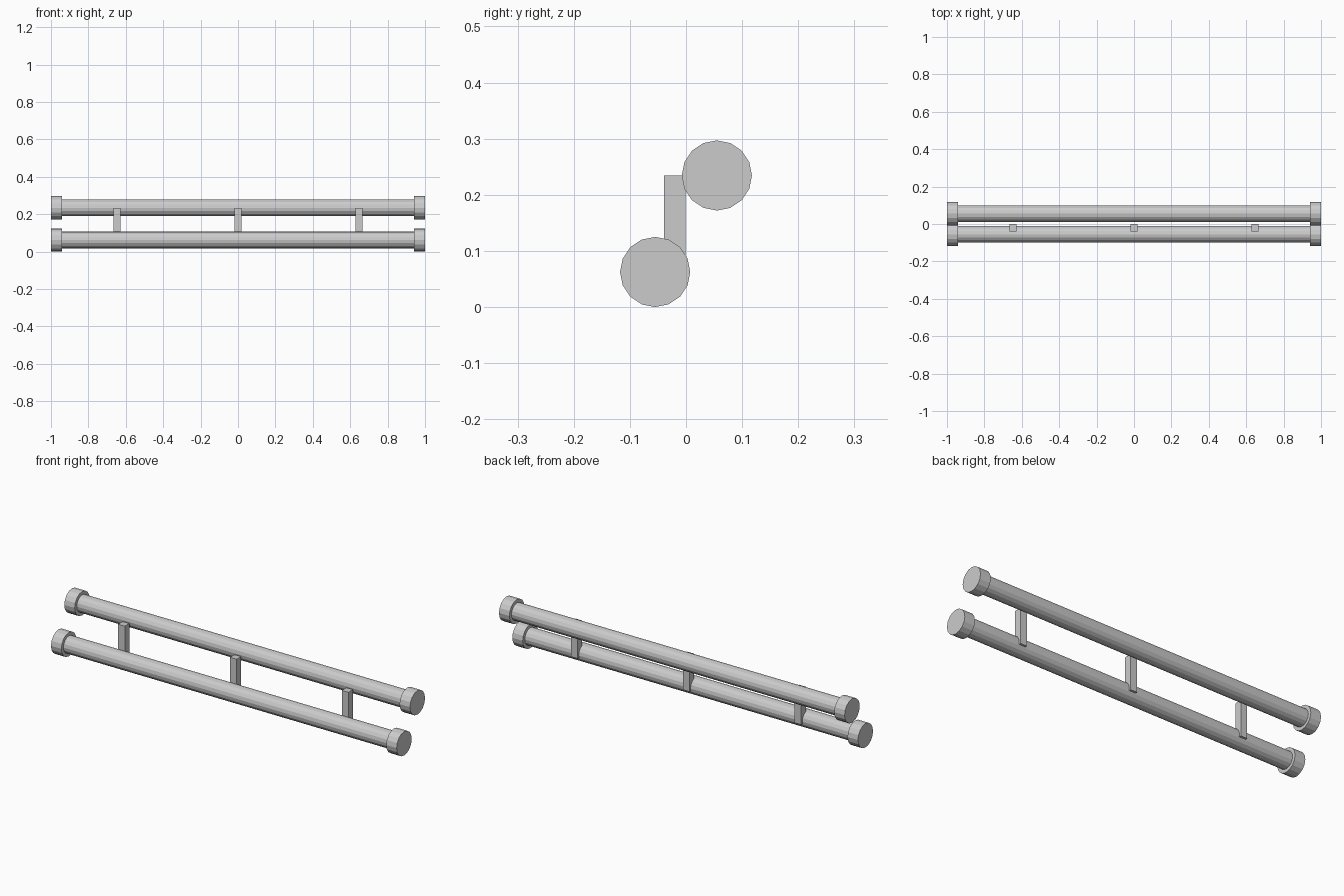
import bpy
from math import pi

if "Cube" in bpy.data.objects:
    bpy.data.objects.remove(bpy.data.objects["Cube"])

SIDES = 16
RAILS = {"lower": (-0.055, 0.0625), "upper": (0.055, 0.2345)}  # (y, z) of each rail


def rod(name, x0, x1, y, z, radius):
    """Flat-shaded cylinder lying along x."""
    bpy.ops.mesh.primitive_cylinder_add(
        vertices=SIDES, radius=radius, depth=x1 - x0,
        location=((x0 + x1) / 2, y, z), rotation=(0, pi / 2, 0))
    bpy.context.object.name = name


def box(name, lo, hi):
    """Axis-aligned box between two corners."""
    bpy.ops.mesh.primitive_cube_add(
        size=1, location=[(a + b) / 2 for a, b in zip(lo, hi)])
    ob = bpy.context.object
    ob.name = name
    ob.scale = [b - a for a, b in zip(lo, hi)]
    bpy.ops.object.transform_apply(location=False, rotation=False, scale=True)


# Two long rails, each with a wider cap on both ends
for label, (y, z) in RAILS.items():
    rod(f"{label}_rail", -0.96, 0.96, y, z, 0.045)
    rod(f"{label}_cap_left", -1.0, -0.94, y, z, 0.0625)
    rod(f"{label}_cap_right", 0.94, 1.0, y, z, 0.0625)

# Three upright struts between the rails
for label, x in (("left", -0.647), ("middle", 0.0), ("right", 0.647)):
    box(f"strut_{label}", (x - 0.019, -0.039, 0.05), (x + 0.019, -0.001, 0.2345))
